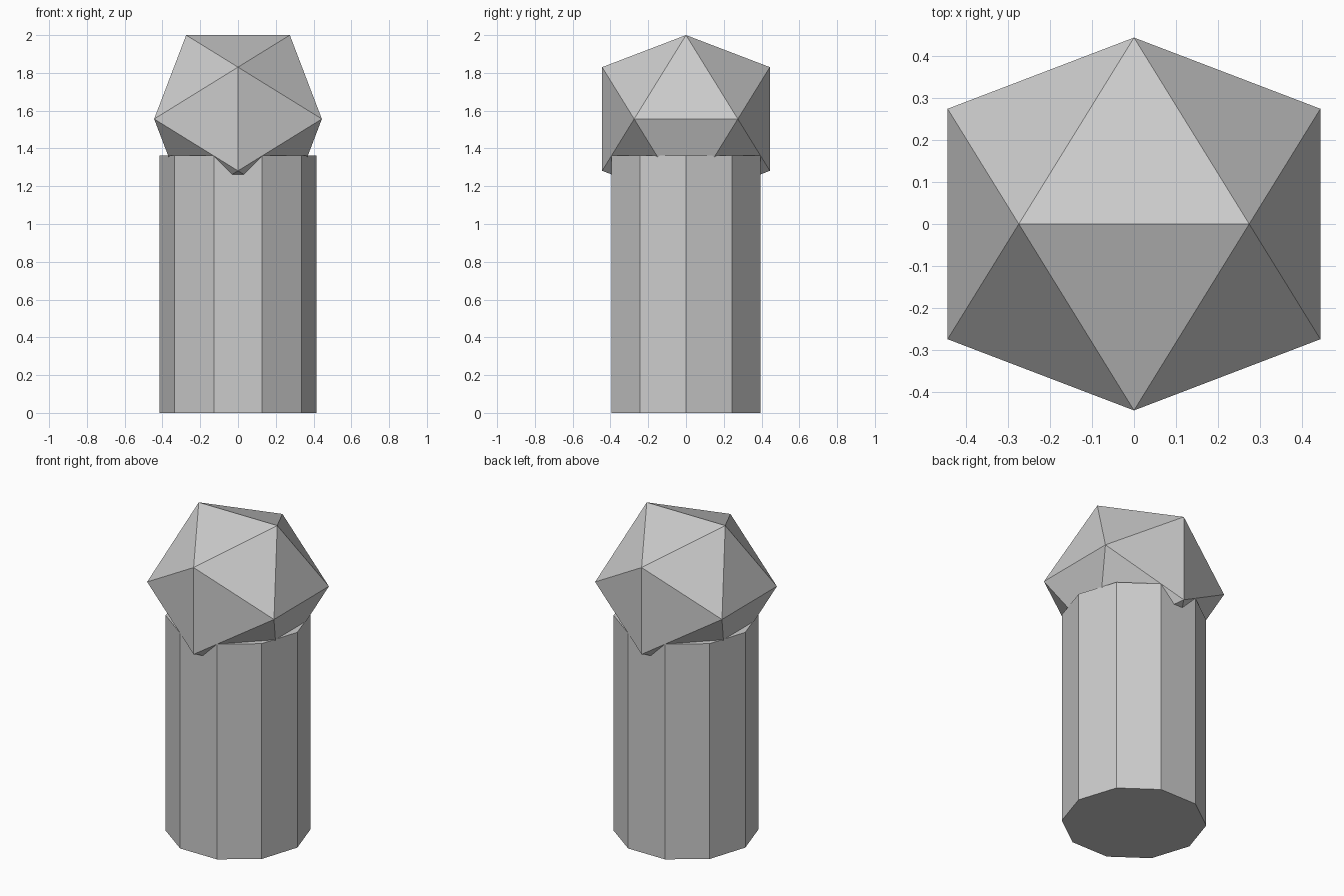
import bpy, bmesh
from math import sqrt

if "Cube" in bpy.data.objects:
    bpy.data.objects.remove(bpy.data.objects["Cube"])

A = 0.444                      # golden-rectangle half length
B = A * 2 / (1 + sqrt(5))      # golden-rectangle half width
TOP = 2.0
POST_HEIGHT = 1.362


def add_object(name, bm):
    bmesh.ops.recalc_face_normals(bm, faces=bm.faces)
    mesh = bpy.data.meshes.new(name)
    bm.to_mesh(mesh)
    bm.free()
    obj = bpy.data.objects.new(name, mesh)
    bpy.context.collection.objects.link(obj)
    return obj


# Ten-sided post, with corners on the x axis
bpy.ops.mesh.primitive_cylinder_add(vertices=10, radius=0.415, depth=POST_HEIGHT,
                                    location=(0, 0, POST_HEIGHT / 2),
                                    rotation=(0, 0, 1.5707963))
post = bpy.context.object
post.name = "post"

# Icosahedron head: hull of three golden rectangles, one edge on top along x
bm = bmesh.new()
for s in (-1, 1):
    for t in (-1, 1):
        for co in ((s * B, 0, t * A), (0, s * A, t * B), (s * A, t * B, 0)):
            bm.verts.new(co)
bmesh.ops.convex_hull(bm, input=bm.verts)
head = add_object("faceted_head", bm)
head.location.z = TOP - A
